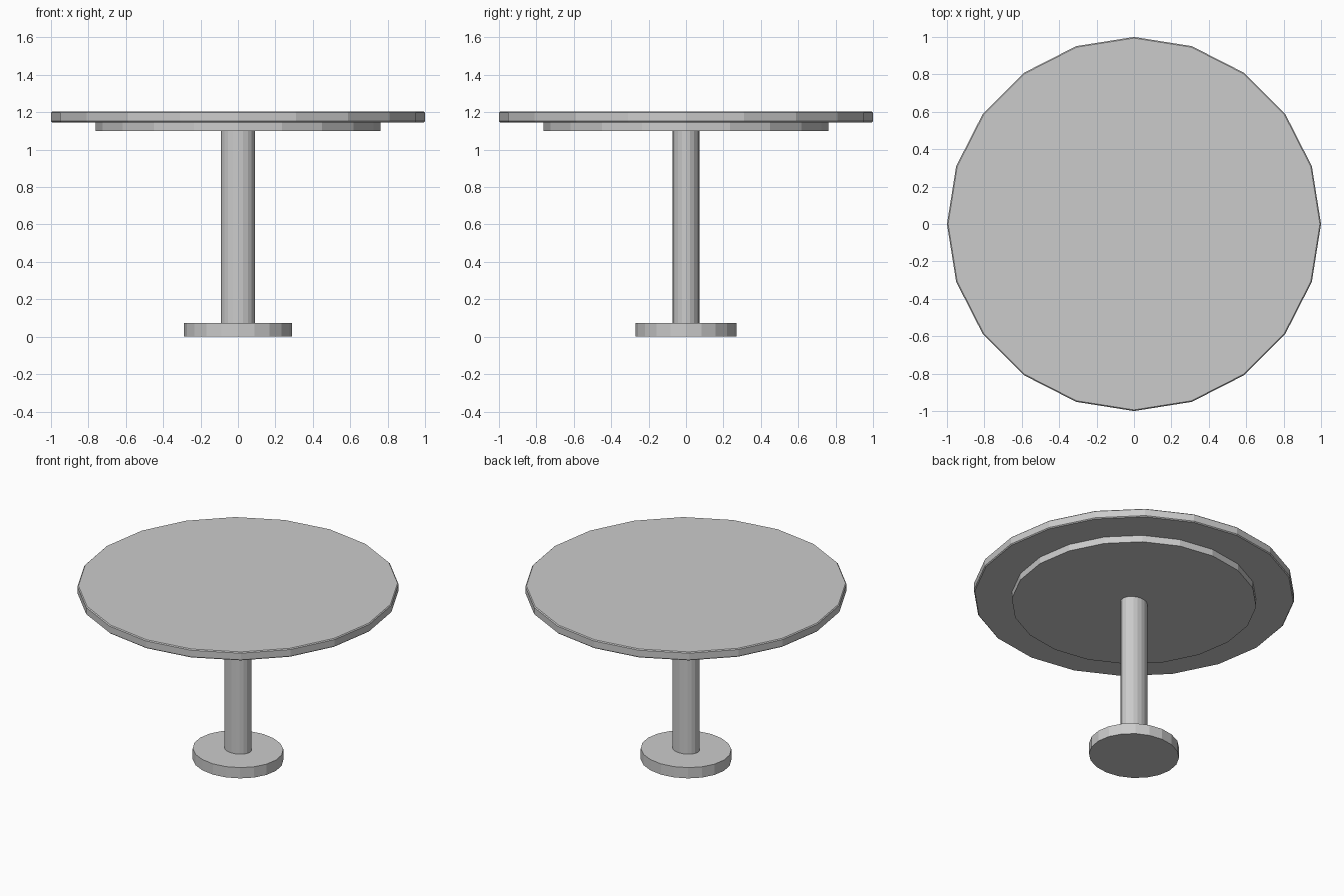
import bpy, bmesh

if "Cube" in bpy.data.objects:
    bpy.data.objects.remove(bpy.data.objects["Cube"])

SIDES = 20


def disc(name, rx, ry, z0, z1, bevel=0.0):
    """Upright low-poly cylinder with an elliptical section."""
    bm = bmesh.new()
    bmesh.ops.create_cone(bm, cap_ends=True, segments=SIDES,
                          radius1=1, radius2=1, depth=1)
    for v in bm.verts:
        v.co = (v.co.x * rx, v.co.y * ry, z0 + (v.co.z + 0.5) * (z1 - z0))
    if bevel:
        rims = [e for e in bm.edges if abs(e.verts[0].co.z - e.verts[1].co.z) < 1e-5]
        bmesh.ops.bevel(bm, geom=rims, offset=bevel, segments=1,
                        profile=0.5, affect='EDGES')
    mesh = bpy.data.meshes.new(name)
    bm.to_mesh(mesh)
    bm.free()
    obj = bpy.data.objects.new(name, mesh)
    bpy.context.collection.objects.link(obj)
    return obj


# Foot and slightly oval column
disc("base", 0.288, 0.27, 0.0, 0.074)
disc("column", 0.09, 0.072, 0.074, 1.1)
# Support plate and chamfered top
disc("under_plate", 0.763, 0.763, 1.1, 1.148)
disc("table_top", 1.0, 1.0, 1.146, 1.204, bevel=0.006)
